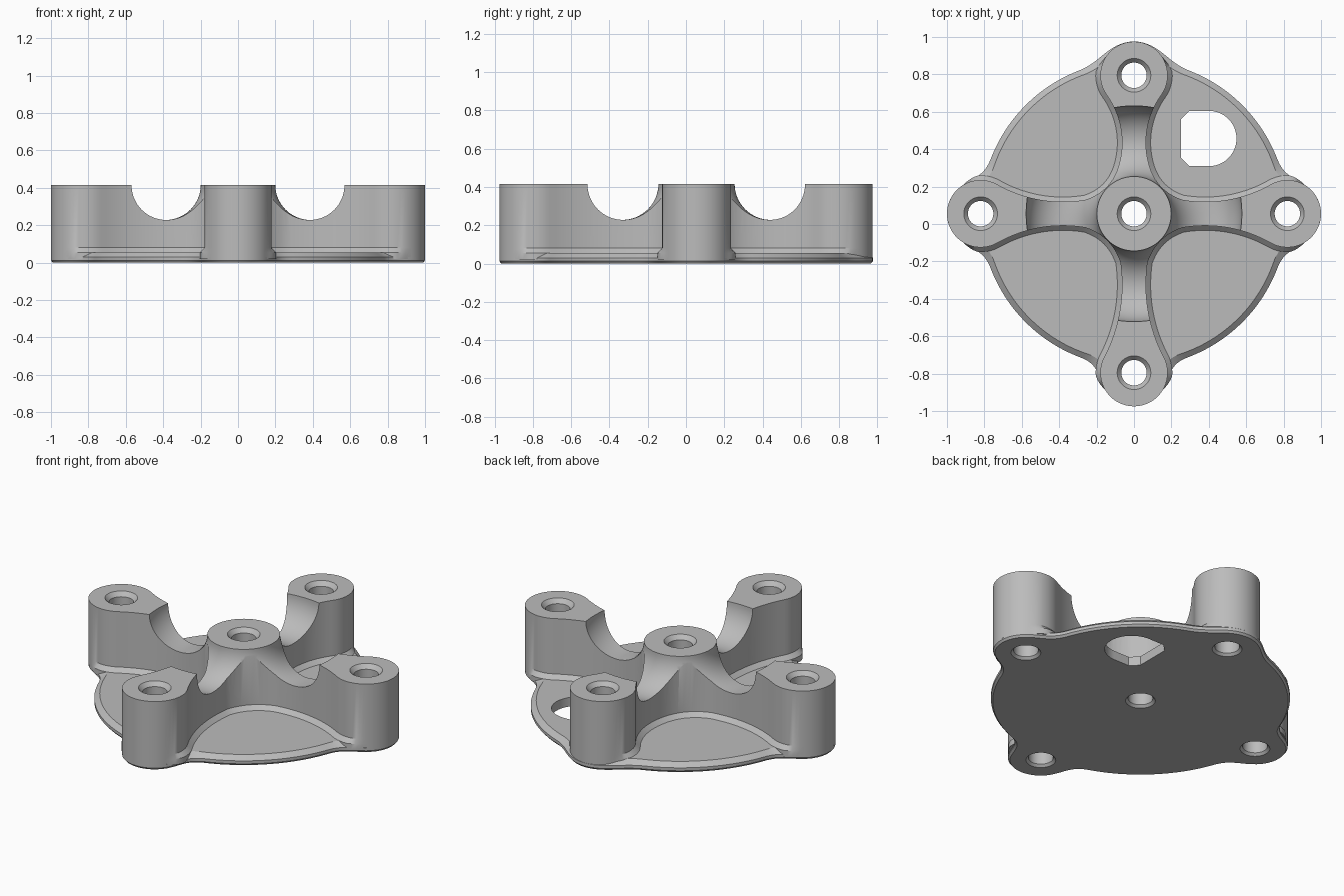
import bpy, bmesh, math
from mathutils import Vector

cube = bpy.data.objects.get("Cube")
if cube:
    bpy.data.objects.remove(cube, do_unlink=True)

HUB = Vector((0, 0.055))
HEIGHT, BOSS_R, PLATE_R, NECK, NECK_AT = 0.415, 0.18, 0.82, 0.064, 0.38
# Distance from hub to boss: left, back, right, front
REACH = [0.82, 0.74, 0.82, 0.85]
DIRS = [Vector((1, 0)), Vector((0, 1)), Vector((-1, 0)), Vector((0, -1))]
BOSSES = [HUB + u * r for u, r in zip(DIRS, REACH)]

grey = bpy.data.materials.new("light grey")
grey.use_nodes = True
grey.diffuse_color = (0.5, 0.5, 0.5, 1)
grey.node_tree.nodes["Principled BSDF"].inputs["Base Color"].default_value = (0.5, 0.5, 0.5, 1)


def loft(name, rings):
    """Closed solid through rings of 3D points, bottom to top."""
    bm = bmesh.new()
    loops = [[bm.verts.new(p) for p in ring] for ring in rings]
    n = len(loops[0])
    for a, b in zip(loops, loops[1:]):
        for i in range(n):
            j = (i + 1) % n
            bm.faces.new((a[i], a[j], b[j], b[i]))
    bm.faces.new(loops[0][::-1])
    bm.faces.new(loops[-1])
    bmesh.ops.recalc_face_normals(bm, faces=bm.faces)
    mesh = bpy.data.meshes.new(name)
    bm.to_mesh(mesh)
    bm.free()
    mesh.materials.append(grey)
    obj = bpy.data.objects.new(name, mesh)
    bpy.context.collection.objects.link(obj)
    return obj


def at(points, z):
    return [(p.x, p.y, z) for p in points]


# Plate outline: disc and bosses blended with soft fillets
def plate_distance(p, k=0.12):
    d = (p - HUB).length - PLATE_R
    for c in BOSSES:
        e = (p - c).length - BOSS_R
        h = max(k - abs(d - e), 0) / k
        d = min(d, e) - h * h * k / 4
    return d


def plate_ring(inset, z, n=240):
    ring = []
    for i in range(n):
        a = math.tau * i / n
        u = Vector((math.cos(a), math.sin(a)))
        lo, hi = 0.5, 1.2
        for _ in range(24):
            mid = (lo + hi) / 2
            if plate_distance(HUB + u * mid) < -inset:
                lo = mid
            else:
                hi = mid
        ring.append(HUB + u * lo)
    return at(ring, z)


plate = loft("base_plate", [plate_ring(0.01, 0), plate_ring(0, 0.012),
                            plate_ring(0, 0.03), plate_ring(0.03, 0.055)])


# Half of an arm: curved neck tangent to the boss, then around to the tip
def half_arm(reach, steps=18):
    g = reach - NECK_AT
    rad = (g * g + NECK ** 2 - BOSS_R ** 2) / (2 * (BOSS_R - NECK))
    cx, cy = NECK_AT, NECK + rad
    touch = cx + g * rad / (rad + BOSS_R)
    pts = []
    for i in range(steps):
        d = 0.26 + (touch - 0.26) * i / steps
        pts.append((d, cy - math.sqrt(rad ** 2 - (d - cx) ** 2), 1))
    start = math.atan2(cy, cx - reach)
    for i in range(steps + 1):
        a = start * (1 - i / steps)
        flare = min(1, max(0, (math.degrees(a) - 60) / 25))
        pts.append((reach + BOSS_R * math.cos(a), BOSS_R * math.sin(a), flare))
    return pts


# Full outline of the cross-shaped body with rounded pockets at the hub
outline, flares = [], []
for i, u in enumerate(DIRS):
    side, nxt = Vector((-u.y, u.x)), DIRS[(i + 1) % 4]
    half = half_arm(REACH[i])
    for d, w, f in half[:-1]:
        outline.append(HUB + u * d - side * w)
        flares.append(f)
    for d, w, f in reversed(half):
        outline.append(HUB + u * d + side * w)
        flares.append(f)
    d, w, _ = half_arm(REACH[(i + 1) % 4])[0]
    p0, p1, p2 = outline[-1], HUB + (u + nxt) * 0.12, HUB + nxt * d + u * w
    for s in range(1, 10):
        t = s / 10
        outline.append(p0 * (1 - t) ** 2 + p1 * (2 * t * (1 - t)) + p2 * t * t)
        flares.append(1)


def offset(amount):
    n, out = len(outline), []
    for i, p in enumerate(outline):
        t = (outline[(i + 1) % n] - outline[i - 1]).normalized()
        out.append(p + Vector((t.y, -t.x)) * amount * flares[i])
    return out


skirt = offset(0.025)
body = loft("cross_body", [at(skirt, 0.02), at(skirt, 0.055),
                           at(outline, 0.08), at(outline, HEIGHT)])


# Cutters
def circle(c, r, z, n=48):
    return [(c.x + r * math.cos(math.tau * i / n), c.y + r * math.sin(math.tau * i / n), z)
            for i in range(n)]


def cut(target, cutter):
    mod = target.modifiers.new("cut", "BOOLEAN")
    mod.operation = "DIFFERENCE"
    mod.solver = "EXACT"
    mod.object = cutter
    cutter.hide_render = True
    bpy.context.view_layer.objects.active = target
    bpy.ops.object.modifier_apply(modifier=mod.name)


# Ring-shaped saddle groove around the hub
bpy.ops.mesh.primitive_torus_add(location=(HUB.x, HUB.y, HEIGHT + 0.002), major_radius=0.388,
                                 minor_radius=0.189, major_segments=96, minor_segments=64)
groove = bpy.context.object
groove.name = "groove_cutter"
cut(body, groove)
cutters = [groove]

# Countersunk screw holes
PROFILE = [(0.082, -0.05), (0.082, 0), (0.068, 0.014),
           (0.068, HEIGHT - 0.025), (0.09, HEIGHT), (0.09, HEIGHT + 0.05)]
for c in [HUB] + BOSSES:
    hole = loft("hole_cutter", [circle(c, r, z) for r, z in PROFILE])
    cut(body, hole)
    cut(plate, hole)
    cutters.append(hole)

# D-shaped cable opening
centre, r, bevel = Vector((0.4, 0.457)), 0.148, 0.045
arc = [centre + Vector((math.cos(a), math.sin(a))) * r
       for a in (math.pi * (i / 32 - 0.5) for i in range(33))]
arc += [centre + Vector(p) for p in ((bevel - r, r), (-r, r - bevel),
                                     (-r, bevel - r), (bevel - r, -r))]
opening = loft("opening_cutter", [at(arc, -0.1), at(arc, 0.2)])
cut(plate, opening)
cutters.append(opening)

for c in cutters:
    bpy.data.objects.remove(c, do_unlink=True)

# Smooth curved walls, sharp edges
bpy.ops.object.select_all(action="DESELECT")
for obj in (plate, body):
    obj.select_set(True)
bpy.context.view_layer.objects.active = body
bpy.ops.object.shade_smooth_by_angle(angle=math.radians(28))
